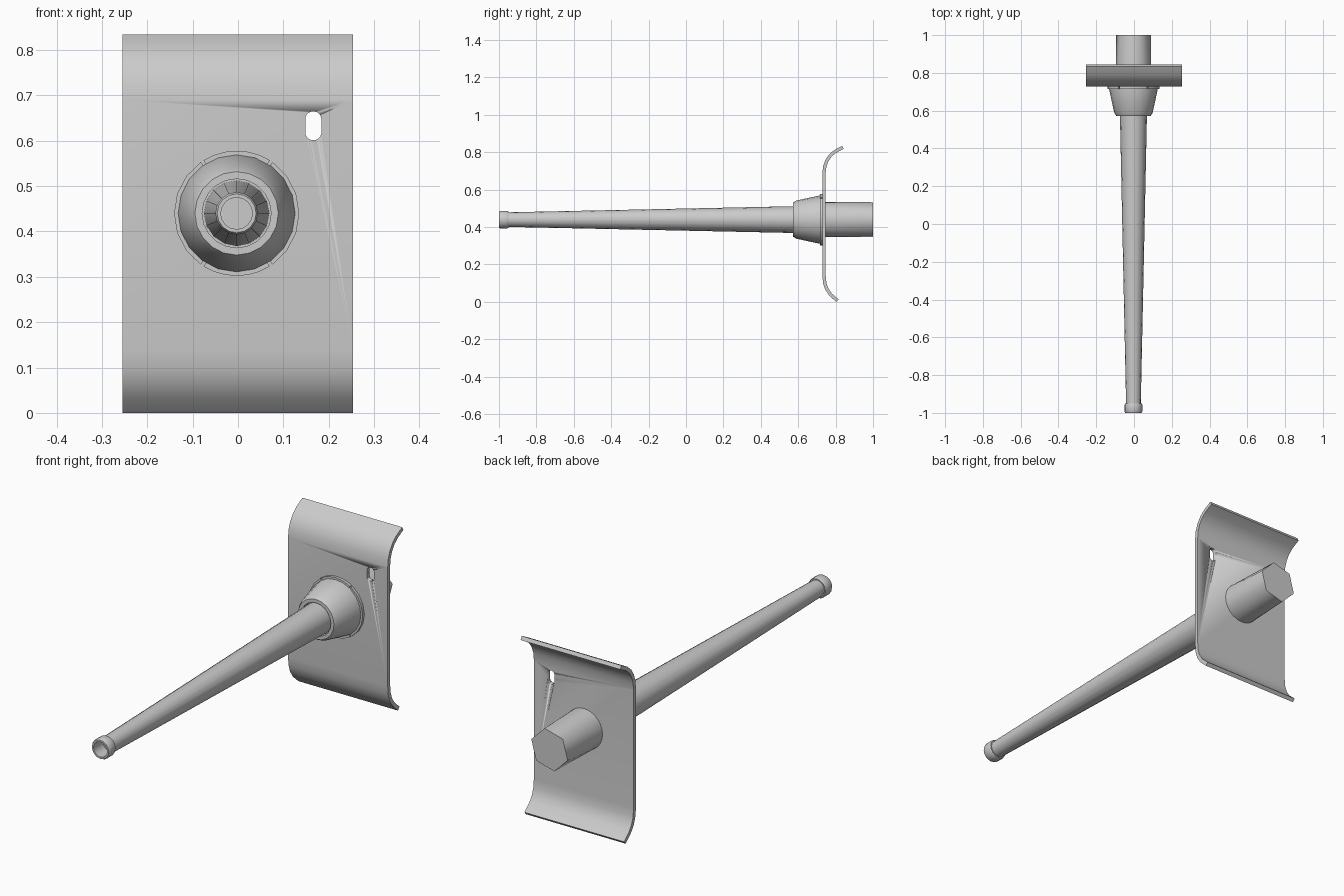
import bpy, bmesh, math
from mathutils import Vector

if "Cube" in bpy.data.objects:
    bpy.data.objects.remove(bpy.data.objects["Cube"])

CX, CZ = -0.003, 0.44      # barrel axis

metal = bpy.data.materials.new("grey metal")
metal.diffuse_color = (0.6, 0.6, 0.6, 1)
metal.use_nodes = True
metal.node_tree.nodes["Principled BSDF"].inputs["Base Color"].default_value = metal.diffuse_color


def finish(name, bm, angle=35):
    bmesh.ops.recalc_face_normals(bm, faces=bm.faces[:])
    me = bpy.data.meshes.new(name)
    bm.to_mesh(me)
    bm.free()
    ob = bpy.data.objects.new(name, me)
    bpy.context.collection.objects.link(ob)
    me.materials.append(metal)
    bpy.ops.object.select_all(action='DESELECT')
    ob.select_set(True)
    bpy.context.view_layer.objects.active = ob
    bpy.ops.object.shade_smooth_by_angle(angle=math.radians(angle))
    return ob


def ring(bm, r, y, n, turn=0.0):
    """Circle of vertices around the barrel axis."""
    angles = [turn + 2 * math.pi * i / n for i in range(n)]
    return [bm.verts.new((CX + r * math.cos(a), y, CZ + r * math.sin(a))) for a in angles]


def lathe(name, profile, n, cap_start=True, cap_end=True):
    """Turn (radius, y) points around the barrel axis."""
    bm = bmesh.new()
    rings = [ring(bm, r, y, n) for r, y in profile]
    for a, b in zip(rings, rings[1:]):
        for i in range(n):
            j = (i + 1) % n
            bm.faces.new((a[i], a[j], b[j], b[i]))
    if cap_start:
        bm.faces.new(rings[0])
    if cap_end:
        bm.faces.new(rings[-1])
    return finish(name, bm)


# Tapered barrel with muzzle collar and shallow bore
lathe("barrel", [(0.035, -0.93), (0.035, -1.0), (0.043, -1.0), (0.047, -0.993),
                 (0.047, -0.957), (0.044, -0.95), (0.039, -0.95), (0.072, 0.60)], 16)

# Conical mantle around the barrel root
lathe("mantle", [(0.076, 0.60), (0.076, 0.573), (0.092, 0.573), (0.102, 0.59),
                 (0.129, 0.715), (0.129, 0.735)], 20)

# Four flange segments separated by narrow gaps
for k, (mid, half) in enumerate([(90, 32), (180, 55), (270, 32), (0, 55)]):
    bm = bmesh.new()
    steps = 6
    sections = []
    for i in range(steps + 1):
        a = math.radians(mid - half + 2 * half * i / steps)
        sections.append([bm.verts.new((CX + r * math.cos(a), y, CZ + r * math.sin(a)))
                         for r, y in [(0.125, 0.716), (0.138, 0.716), (0.138, 0.734), (0.125, 0.734)]])
    for s, t in zip(sections, sections[1:]):
        for i in range(4):
            j = (i + 1) % 4
            bm.faces.new((s[i], s[j], t[j], t[i]))
    bm.faces.new(sections[0])
    bm.faces.new(sections[-1])
    finish("flange_segment_%d" % (k + 1), bm)

# Shield plate: centre line in (y, z) with both ends curling backward
line = [(0.81, 0.006), (0.772, 0.04), (0.752, 0.07), (0.742, 0.10), (0.738, 0.14),
        (0.738, 0.69), (0.742, 0.725), (0.753, 0.755), (0.771, 0.782), (0.797, 0.804), (0.839, 0.826)]
T = 0.009
front, back = [], []
for i, p in enumerate(line):
    p = Vector(p)
    d = (Vector(line[min(i + 1, len(line) - 1)]) - Vector(line[max(i - 1, 0)])).normalized()
    n = Vector((-d.y, d.x))
    front.append(p + n * T)
    back.append(p - n * T)
bm = bmesh.new()
outline = front + back[::-1]
sides = [[bm.verts.new((x, p.x, p.y)) for p in outline] for x in (-0.255, 0.254)]
m = len(outline)
for i in range(m):
    j = (i + 1) % m
    bm.faces.new((sides[0][i], sides[0][j], sides[1][j], sides[1][i]))
for s in sides:
    for i in range(len(line) - 1):
        bm.faces.new((s[i], s[i + 1], s[m - 2 - i], s[m - 1 - i]))
shield = finish("shield", bm)

# Sight slot cut through the shield
bm = bmesh.new()
for y in (0.70, 0.78):
    for i in range(16):
        a = 2 * math.pi * (i + 0.5) / 16
        z = 0.633 + math.copysign(0.014, math.sin(a))
        bm.verts.new((0.166 + 0.018 * math.cos(a), y, z + 0.018 * math.sin(a)))
bmesh.ops.convex_hull(bm, input=bm.verts[:])
cutter = finish("slot_cutter", bm)
cutter.hide_render = True
cutter.hide_set(True)
cut = shield.modifiers.new("slot", 'BOOLEAN')
cut.operation = 'DIFFERENCE'
cut.solver = 'EXACT'
cut.object = cutter

# Rear breech: round at the shield, six-sided at the back
bm = bmesh.new()
ring(bm, 0.094, 0.74, 24, math.radians(15))
ring(bm, 0.096, 1.0, 6, math.radians(15))
bmesh.ops.convex_hull(bm, input=bm.verts[:])
bmesh.ops.dissolve_limit(bm, angle_limit=math.radians(0.5), verts=bm.verts[:], edges=bm.edges[:])
finish("breech", bm, 45)
